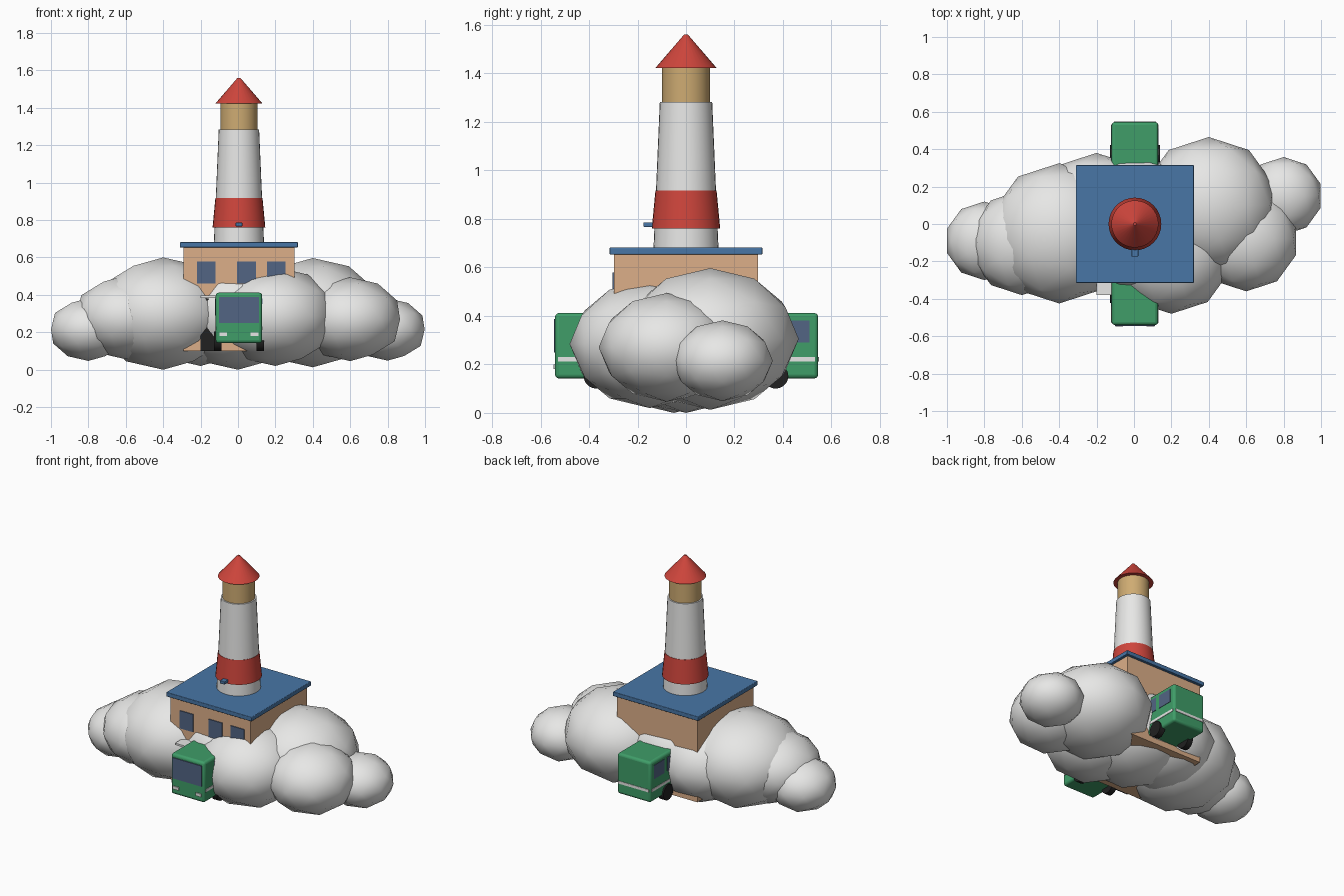
import bpy
from math import radians

if "Cube" in bpy.data.objects:
    bpy.data.objects.remove(bpy.data.objects["Cube"])


def material(name, rgb):
    m = bpy.data.materials.new(name)
    m.use_nodes = True
    m.diffuse_color = (*rgb, 1)
    m.node_tree.nodes["Principled BSDF"].inputs["Base Color"].default_value = (*rgb, 1)
    return m


white = material("soft_white", (0.8, 0.8, 0.79))
red = material("signal_red", (0.62, 0.06, 0.045))
gold = material("lantern_gold", (0.62, 0.41, 0.17))
tan = material("wall_tan", (0.72, 0.43, 0.25))
blue = material("roof_blue", (0.065, 0.18, 0.38))
glass = material("window_blue_grey", (0.085, 0.13, 0.23))
green = material("body_green", (0.05, 0.34, 0.14))
black = material("tyre_black", (0.015, 0.015, 0.015))

CX = 0.005  # shared axis of tower, house and bus


def finish(name, mat, smooth=True):
    ob = bpy.context.object
    ob.name = name
    ob.data.materials.append(mat)
    if smooth:
        bpy.ops.object.shade_smooth_by_angle(angle=radians(35))
    return ob


def box(name, mat, x, y, z, bevel=0):
    """Box from (min, max) pairs, x measured from the shared axis."""
    centre = [(a + b) / 2 for a, b in (x, y, z)]
    centre[0] += CX
    bpy.ops.mesh.primitive_cube_add(size=1, location=centre)
    ob = bpy.context.object
    ob.scale = [b - a for a, b in (x, y, z)]
    bpy.ops.object.transform_apply(location=False, rotation=False, scale=True)
    if bevel:
        mod = ob.modifiers.new("rounded_edges", "BEVEL")
        mod.width = bevel
        mod.segments = 3
    return finish(name, mat, bevel > 0)


def taper(name, mat, r1, r2, z1, z2):
    bpy.ops.mesh.primitive_cone_add(vertices=32, radius1=r1, radius2=r2, depth=z2 - z1,
                                    location=(CX, 0, (z1 + z2) / 2))
    return finish(name, mat)


# Cloud: overlapping flattened puffs (x, y, z, radius)
puffs = [(-0.8, -0.09, 0.215, 0.21), (-0.6, -0.1, 0.28, 0.28), (-0.4, -0.05, 0.3, 0.375),
         (-0.2, 0.05, 0.284, 0.33), (0, 0, 0.3, 0.375), (0.2, -0.15, 0.284, 0.33),
         (0.4, 0.1, 0.305, 0.365), (0.6, -0.08, 0.27, 0.28), (0.8, 0.15, 0.215, 0.208)]
for i, (x, y, z, r) in enumerate(puffs):
    bpy.ops.mesh.primitive_ico_sphere_add(subdivisions=2, radius=r, location=(x, y, z))
    puff = bpy.context.object
    puff.scale.z = 0.8
    finish(f"cloud_puff_{i + 1}", white)

# House: walls, roof slab, front windows and door
box("house_walls", tan, (-0.297, 0.297), (-0.297, 0.297), (0.1, 0.655))
box("house_roof", blue, (-0.315, 0.315), (-0.315, 0.315), (0.653, 0.682), 0.004)
for i, x in enumerate((-0.225, -0.01, 0.15)):
    box(f"house_window_{i + 1}", glass, (x, x + 0.1), (-0.303, -0.296), (0.46, 0.578))
box("house_door", black, (-0.205, -0.105), (-0.305, -0.296), (0.1, 0.38))
box("door_canopy", white, (-0.205, -0.105), (-0.38, -0.29), (0.384, 0.396))

# Lighthouse: tapered tower, red band, lantern room and cap
taper("tower", white, 0.134, 0.108, 0.68, 1.283)
taper("tower_band", red, 0.141, 0.126, 0.76, 0.918)
taper("lantern_room", gold, 0.099, 0.099, 1.28, 1.427)
taper("tower_cap", red, 0.126, 0.008, 1.423, 1.56)
box("tower_fitting", blue, (-0.018, 0.018), (-0.175, -0.13), (0.766, 0.786), 0.004)

# Bus: one long body running through the cloud
box("bus_body", green, (-0.124, 0.124), (-0.54, 0.545), (0.142, 0.412), 0.016)
box("bus_windshield", glass, (-0.106, 0.106), (-0.545, -0.538), (0.25, 0.388))
box("bus_rear_stripe", white, (-0.112, 0.112), (0.543, 0.548), (0.212, 0.23))
for side, s in (("left", 1), ("right", -1)):
    def across(a, b):
        return tuple(sorted((s * a, s * b)))

    box(f"bus_stripe_{side}", white, across(0.122, 0.127), (-0.528, 0.533), (0.212, 0.23))
    box(f"bus_headlight_{side}", white, across(0.063, 0.105), (-0.547, -0.538), (0.18, 0.2))
    for i in range(7):
        y = 0.4 - i * 0.14
        box(f"bus_window_{side}_{i + 1}", glass, across(0.122, 0.127), (y, y + 0.11), (0.29, 0.382))
    for end, y in (("front", -0.37), ("rear", 0.37)):
        bpy.ops.mesh.primitive_cylinder_add(vertices=20, radius=0.052, depth=0.04,
                                            location=(CX + s * 0.114, y, 0.152),
                                            rotation=(0, radians(90), 0))
        finish(f"bus_wheel_{side}_{end}", black)
